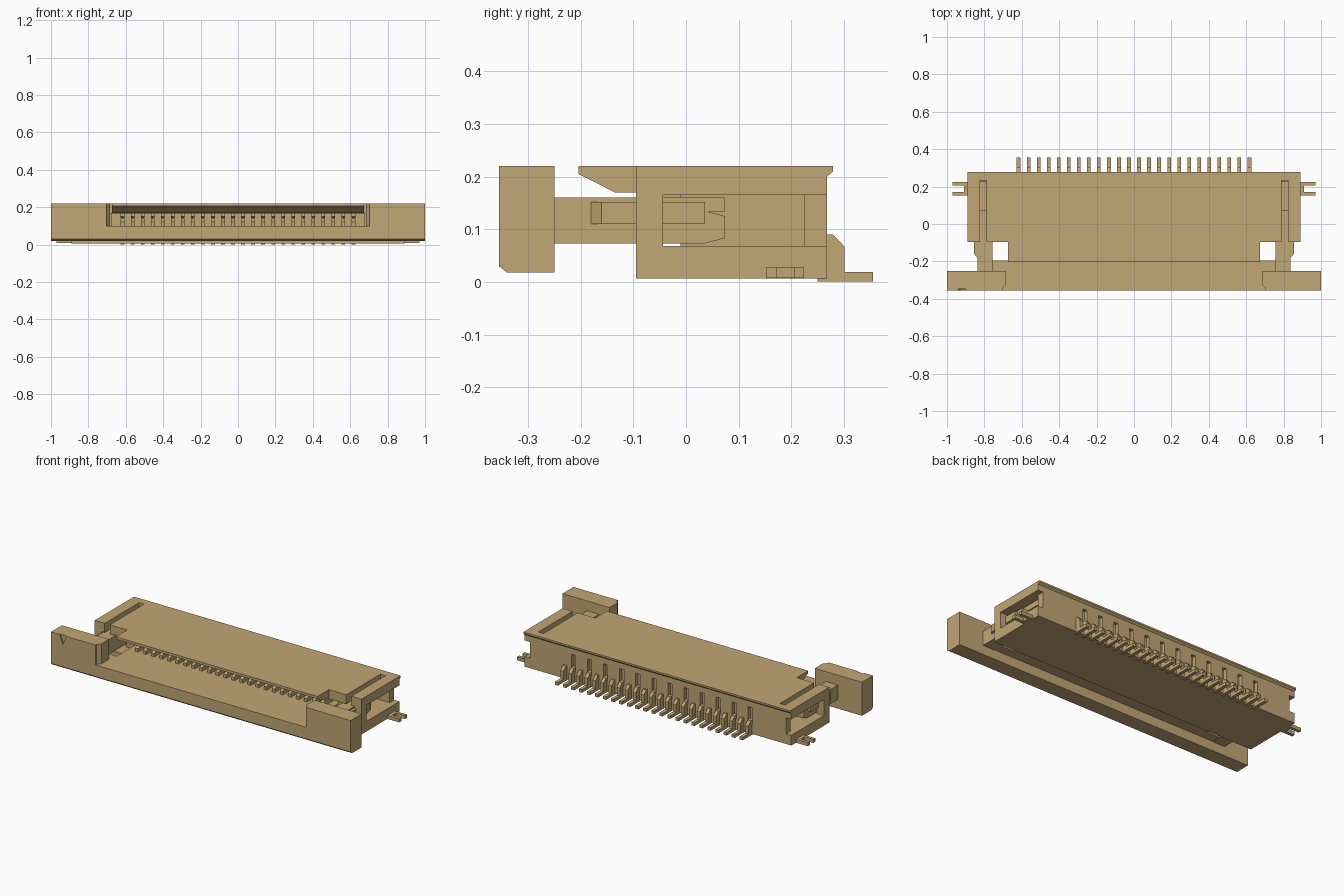
import bpy, bmesh, math
from mathutils import Vector

cube = bpy.data.objects.get("Cube")
if cube:
    bpy.data.objects.remove(cube, do_unlink=True)

TAN = (0.54, 0.385, 0.178, 1.0)
mat = bpy.data.materials.new("tan plastic")
mat.use_nodes = True
mat.diffuse_color = TAN
bsdf = mat.node_tree.nodes["Principled BSDF"]
bsdf.inputs["Base Color"].default_value = TAN
bsdf.inputs["Roughness"].default_value = 0.7


def prism(name, plane, pts, spans):
    """Extrude a flat profile in plane 'yz', 'xz' or 'xy' over one or more spans."""
    put = {"yz": lambda a, b, c: (c, a, b),
           "xz": lambda a, b, c: (a, c, b),
           "xy": lambda a, b, c: (a, b, c)}[plane]
    bm = bmesh.new()
    for lo, hi in spans:
        bottom = [bm.verts.new(put(a, b, lo)) for a, b in pts]
        top = [bm.verts.new(put(a, b, hi)) for a, b in pts]
        bm.faces.new(bottom)
        bm.faces.new(top)
        n = len(pts)
        for i in range(n):
            j = (i + 1) % n
            bm.faces.new((bottom[i], bottom[j], top[j], top[i]))
    bmesh.ops.recalc_face_normals(bm, faces=bm.faces)
    me = bpy.data.meshes.new(name)
    bm.to_mesh(me)
    bm.free()
    me.materials.append(mat)
    ob = bpy.data.objects.new(name, me)
    bpy.context.collection.objects.link(ob)
    return ob


def box(name, x, y, z):
    return prism(name, "yz", [(y[0], z[0]), (y[1], z[0]), (y[1], z[1]), (y[0], z[1])], [x])


def sides(lo, hi):
    """The same x span on both sides of the centre."""
    return [(lo, hi), (-hi, -lo)]


def cut(target, cutter):
    """Subtract a cutter and discard it."""
    cutter.hide_render = True
    mod = target.modifiers.new("cut", "BOOLEAN")
    mod.operation = "DIFFERENCE"
    mod.solver = "EXACT"
    mod.object = cutter
    bpy.context.view_layer.objects.active = target
    bpy.ops.object.modifier_apply(modifier=mod.name)
    bpy.data.objects.remove(cutter, do_unlink=True)


def rect(a0, a1, b0, b1):
    return [(a0, b0), (a1, b0), (a1, b1), (a0, b1)]


PINS = [-0.617 + i * 1.234 / 23 for i in range(24)]

# Housing: bottom plate, top plate with overhanging rear lip, rear wall
box("housing_floor", (-0.89, 0.89), (-0.095, 0.268), (0.007, 0.068))
roof = prism("housing_roof", "yz",
             [(-0.095, 0.165), (0.268, 0.165), (0.268, 0.20), (0.279, 0.21),
              (0.279, 0.22), (-0.095, 0.22)], [(-0.89, 0.89)])
cut(roof, prism("slot_cutter", "yz", rect(-0.2, 0.232, 0.1, 0.3), sides(0.789, 0.823)))
rear = box("rear_wall", (-0.855, 0.855), (0.225, 0.268), (0.068, 0.165))
cut(rear, prism("rear_slot_cutter", "yz", rect(0.245, 0.3, 0.05, 0.2),
                [(x - 0.014, x + 0.014) for x in PINS[::2]]))

# Front lip of the roof with sloped underside
prism("roof_front_lip", "yz",
      [(-0.095, 0.17), (-0.095, 0.22), (-0.204, 0.22), (-0.204, 0.205), (-0.135, 0.17)],
      [(-0.673, 0.673)])

# Side walls at the front of the housing and the inner guide walls
prism("side_front_wall", "yz", rect(-0.095, -0.044, 0.068, 0.165), sides(0.845, 0.89))
prism("inner_guide_wall", "yz", rect(-0.01, 0.225, 0.068, 0.165), sides(0.675, 0.74))

# Slider: low front bar with chamfered lower edge
prism("slider_bar", "yz",
      [(-0.355, 0.03), (-0.34, 0.018), (-0.25, 0.018), (-0.25, 0.10), (-0.355, 0.10)],
      [(-0.70, 0.70)])

# Slider: tall end blocks
for s, name in ((1, "slider_end_left"), (-1, "slider_end_right")):
    block = prism(name, "yz",
                  [(-0.355, 0.03), (-0.34, 0.018), (-0.25, 0.018), (-0.25, 0.22), (-0.355, 0.22)],
                  [tuple(sorted((s * 0.685, s * 1.0)))])
    # bevelled inner edge above the bar
    cut(block, prism("bevel_cutter", "xy",
                     [(s * 0.68, -0.36), (s * 0.703, -0.36), (s * 0.703, -0.345), (s * 0.685, -0.325),
                      (s * 0.68, -0.325)], [(0.10, 0.3)]))
    if s < 0:
        # small triangular first-contact mark
        cut(block, prism("mark_cutter", "xz", [(-0.945, 0.23), (-0.895, 0.23), (-0.92, 0.165)],
                         [(-0.4, -0.348)]))

# Slider: tongue, narrower inside the housing
prism("slider_tongue", "xy",
      [(-0.757, -0.26), (0.757, -0.26), (0.757, -0.195), (0.673, -0.195), (0.673, 0.04),
       (-0.673, 0.04), (-0.673, -0.195), (-0.757, -0.195)], [(0.075, 0.10)])

# Slider: side arms with latch hook at the rear
prism("slider_arm", "yz",
      [(-0.25, 0.073), (0.035, 0.073), (0.073, 0.083), (0.073, 0.125), (0.04, 0.134),
       (0.073, 0.134), (0.073, 0.16), (-0.25, 0.16)], sides(0.757, 0.838))
for s in (1, -1):
    prism("arm_rail", "xy",
          [(s * 0.83, -0.18), (s * 0.838, -0.18), (s * 0.855, -0.16),
           (s * 0.855, 0.036), (s * 0.83, 0.036)], [(0.11, 0.152)])

# Contacts: lower fins and upper beams inside the opening
prism("contact_lower_fins", "yz",
      [(-0.085, 0.10), (0.23, 0.10), (0.23, 0.14), (-0.05, 0.14), (-0.085, 0.12)],
      [(x - 0.01, x + 0.01) for x in PINS])
prism("contact_upper_beams", "yz",
      [(-0.075, 0.150), (-0.06, 0.142), (0.23, 0.155), (0.23, 0.17), (-0.075, 0.17)],
      [(x - 0.010, x + 0.010) for x in PINS])

# Contact tails bent down to the board behind the housing
prism("contact_tails", "yz",
      [(0.25, 0.001), (0.355, 0.001), (0.355, 0.019), (0.301, 0.019), (0.301, 0.067),
       (0.279, 0.09), (0.25, 0.09)],
      [(x - 0.01, x + 0.01) for x in PINS])

# Forked solder tabs on both sides
for s, name in ((1, "solder_tab_left"), (-1, "solder_tab_right")):
    prism(name, "xy",
          [(s * 0.87, 0.152), (s * 0.97, 0.152), (s * 0.97, 0.172), (s * 0.91, 0.172),
           (s * 0.91, 0.205), (s * 0.97, 0.205), (s * 0.97, 0.224), (s * 0.87, 0.224)],
          [(0.0072, 0.028)])
